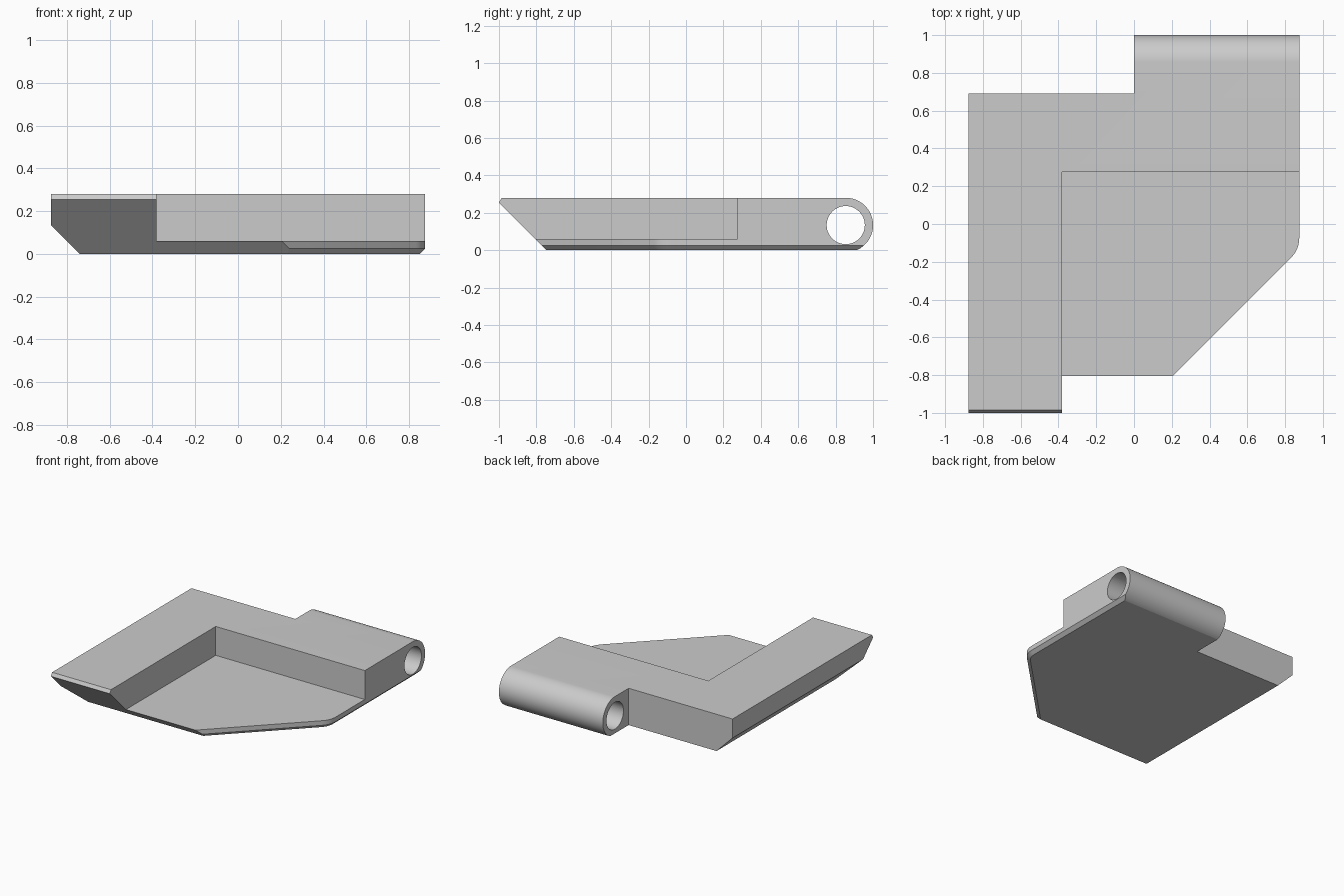
import bpy, bmesh, math
from mathutils import Vector

if "Cube" in bpy.data.objects:
    bpy.data.objects.remove(bpy.data.objects["Cube"])

H, W = 0.28, 0.875                 # height and half width
CY, CZ, R = 0.854, 0.134, 0.146    # hinge barrel centre and radius
FLOOR, LIP = 0.06, 0.025           # plate thickness, bottom chamfer

grey = bpy.data.materials.new("light grey")
grey.diffuse_color = (0.6, 0.6, 0.6, 1)
grey.use_nodes = True
grey.node_tree.nodes["Principled BSDF"].inputs["Base Color"].default_value = grey.diffuse_color


def finish(name, bm):
    bmesh.ops.recalc_face_normals(bm, faces=bm.faces[:])
    mesh = bpy.data.meshes.new(name)
    bm.to_mesh(mesh)
    bm.free()
    mesh.materials.append(grey)
    ob = bpy.data.objects.new(name, mesh)
    bpy.context.collection.objects.link(ob)
    return ob


def slice_off(bm, point, normal):
    """Cut away everything on the normal's side and cap the cut."""
    bmesh.ops.bisect_plane(bm, geom=bm.verts[:] + bm.edges[:] + bm.faces[:], dist=1e-6,
                           plane_co=Vector(point), plane_no=Vector(normal).normalized(),
                           clear_outer=True)
    rim = [e for e in bm.edges if e.is_boundary]
    if rim:
        bmesh.ops.holes_fill(bm, edges=rim, sides=0)


# Plan outline with a rounded corner between the right side and the diagonal
r = 0.145
ay = -0.135 + r * math.tan(math.radians(22.5))
corner = [(W - r + r * math.cos(a), ay + r * math.sin(a))
          for a in (math.radians(-45 + 45 * i / 6) for i in range(7))]
plan = [(-W, -1), (0.01, -1)] + corner + [(W, 1), (0, 1), (0, 0.69), (-W, 0.69)]

bm = bmesh.new()
base = bm.faces.new([bm.verts.new((x, y, 0)) for x, y in plan])
top = bmesh.ops.extrude_face_region(bm, geom=[base])["geom"]
bmesh.ops.translate(bm, vec=(0, 0, H), verts=[v for v in top if isinstance(v, bmesh.types.BMVert)])
bmesh.ops.recalc_face_normals(bm, faces=bm.faces[:])

# Left chamfer, sloped front and narrow front lip
slice_off(bm, (-W, 0, 0.135), (-1, 0, -1))
slice_off(bm, (0, -1, 0.255), (0, -1, -1))
slice_off(bm, (0, -1, 0.255), (0, -0.025, 0.015))

# Bottom chamfer along the diagonal, rounded corner and right side
for (x0, y0), (x1, y1) in zip(plan[1:9], plan[2:10]):
    n = Vector((y1 - y0, x0 - x1, 0)).normalized()
    slice_off(bm, (x0, y0, LIP), (n.x, n.y, -1))

# Round barrel end
for i in range(29):
    a = math.radians(-66 + 153 * i / 28)
    c, s = math.cos(a), math.sin(a)
    slice_off(bm, (0, CY + R * c, CZ + R * s), (0, c, s))
body = finish("hinged_body", bm)

# Pocket above the plate
bm = bmesh.new()
bmesh.ops.create_cube(bm, size=1)
for v in bm.verts:
    v.co = (1.2 if v.co.x > 0 else -0.38, 0.275 if v.co.y > 0 else -1.3,
            0.6 if v.co.z > 0 else FLOOR)
pocket = finish("pocket_cutter", bm)

# Hinge pin hole
bm = bmesh.new()
bmesh.ops.create_cone(bm, cap_ends=True, segments=48, radius1=0.102, radius2=0.102, depth=1.4)
for v in bm.verts:
    v.co = (v.co.z + 0.45, CY + v.co.x, CZ + v.co.y)
hole = finish("pin_hole_cutter", bm)

for cutter in (pocket, hole):
    mod = body.modifiers.new(cutter.name, 'BOOLEAN')
    mod.operation, mod.solver, mod.object = 'DIFFERENCE', 'EXACT', cutter
    bpy.context.view_layer.objects.active = body
    bpy.ops.object.modifier_apply(modifier=mod.name)
    bpy.data.objects.remove(cutter)

bpy.ops.object.select_all(action='DESELECT')
body.select_set(True)
bpy.context.view_layer.objects.active = body
bpy.ops.object.shade_smooth_by_angle(angle=math.radians(20))
